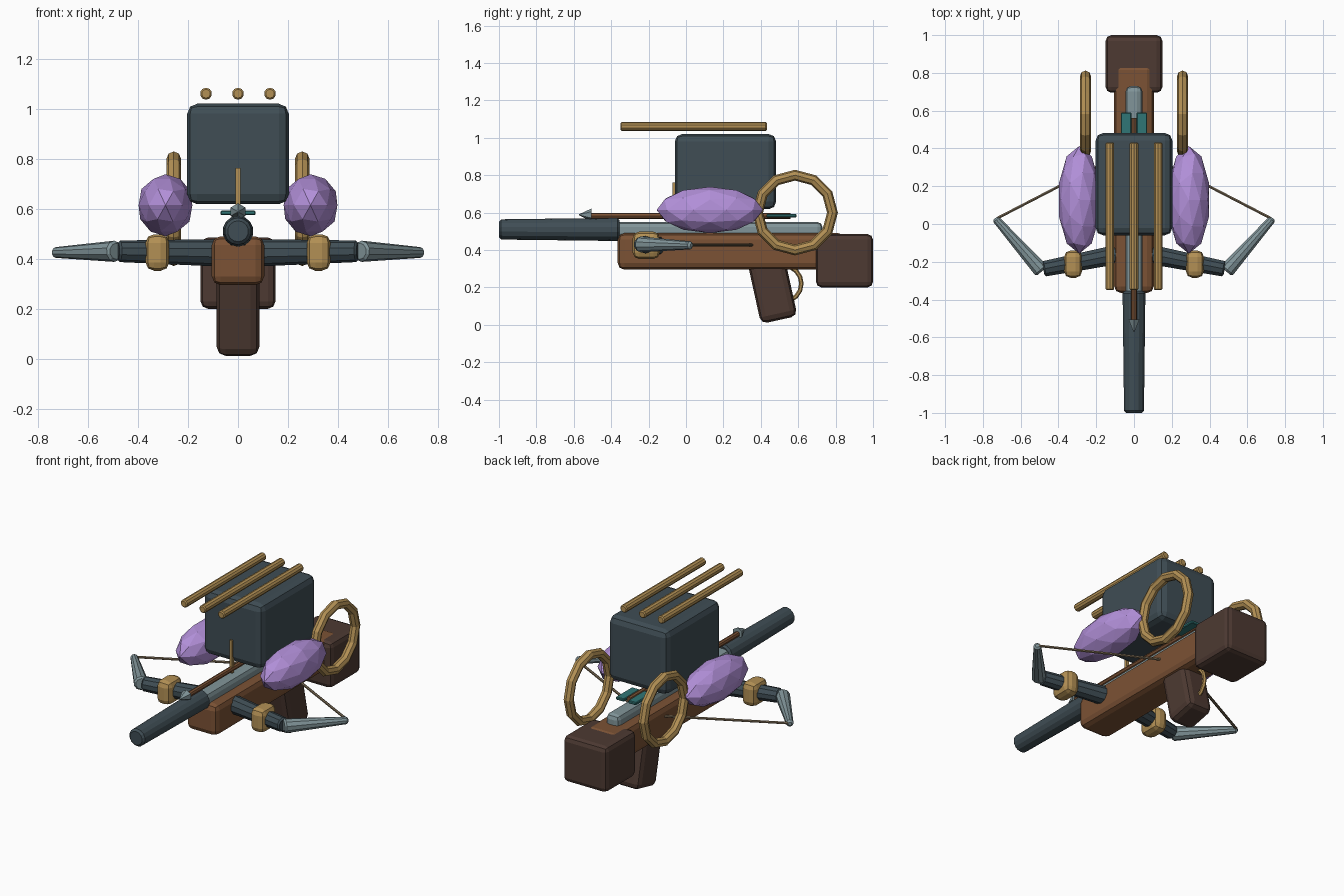
import bpy, bmesh, math
from mathutils import Vector

if "Cube" in bpy.data.objects:
    bpy.data.objects.remove(bpy.data.objects["Cube"])

COLORS = {
    "wood": (.20, .085, .035), "dark_wood": (.075, .042, .032), "slate": (.05, .075, .09),
    "steel": (.22, .30, .32), "brass": (.45, .28, .09), "purple": (.45, .28, .70),
    "teal": (.03, .18, .18), "cord": (.20, .15, .09),
}
MATS = {}
for key, c in COLORS.items():
    m = bpy.data.materials.new(key)
    m.diffuse_color = (*c, 1)
    m.use_nodes = True
    m.node_tree.nodes["Principled BSDF"].inputs["Base Color"].default_value = m.diffuse_color
    MATS[key] = m


def finish(name, mat, bevel=0, segments=2):
    o = bpy.context.object
    o.name = name
    o.data.materials.append(MATS[mat])
    if bevel:
        b = o.modifiers.new("bevel", 'BEVEL')
        b.width, b.segments = bevel, segments
        b.limit_method = 'ANGLE'
        b.angle_limit = math.radians(50)
    return o


def box(name, mat, lo, hi, bevel=0, segments=2):
    lo, hi = Vector(lo), Vector(hi)
    bpy.ops.mesh.primitive_cube_add(size=1, location=(lo + hi) / 2)
    bpy.context.object.scale = hi - lo
    bpy.ops.object.transform_apply(location=False, rotation=False, scale=True)
    return finish(name, mat, bevel, segments)


def rod(name, mat, a, b, r1, r2, sides=8, bevel=0):
    a, b = Vector(a), Vector(b)
    bpy.ops.mesh.primitive_cone_add(vertices=sides, radius1=r1, radius2=r2,
                                    depth=(b - a).length, location=(a + b) / 2,
                                    rotation=(b - a).to_track_quat('Z', 'Y').to_euler())
    return finish(name, mat, bevel, 1)


def ring(name, mat, loc, major, minor, seg, minor_seg):
    bpy.ops.mesh.primitive_torus_add(location=loc, rotation=(0, math.pi / 2, 0),
                                     major_radius=major, minor_radius=minor,
                                     major_segments=seg, minor_segments=minor_seg)
    return finish(name, mat)


# stock, butt and grip
box("stock", "wood", (-.105, -.365, .295), (.105, .85, .49), .035)
box("butt", "dark_wood", (-.15, .695, .20), (.15, 1.0, .485), .03)
grip = box("grip", "dark_wood", (-.085, .362, .022), (.085, .562, .362), .035)
grip.rotation_euler.x = math.radians(12.4)
ring("trigger_guard", "brass", (0, .52, .22), .097, .012, 16, 6)

# barrel and rail
rod("barrel", "slate", (0, -.355, .51), (0, -1, .51), .062, .054, 14, .012)
box("rail", "steel", (-.045, -.38, .46), (.045, .73, .55), .028)

# bolt on the rail
rod("bolt_shaft", "wood", (0, -.51, .583), (0, .56, .583), .016, .016)
rod("bolt_tip", "steel", (0, -.505, .588), (0, -.572, .588), .034, .003, 6)
for s in (-1, 1):
    box("bolt_fletching", "teal", (min(s*.014, s*.07), .43, .574),
        (max(s*.014, s*.07), .59, .592), .004, 1)
box("sight_post", "brass", (-.009, -.071, .56), (.009, -.053, .762))

# top tank and its roof rods
box("tank", "slate", (-.203, -.06, .618), (.203, .482, 1.02), .04)
for x in (-.128, 0, .128):
    rod("roof_rod", "brass", (x, -.35, 1.06), (x, .432, 1.06), .024, .024, 10, .006)

# mirrored bow limbs, bands, strings, pods and hoops
for s in (-1, 1):
    rod("inner_limb", "slate", (s*.03, -.15, .423), (s*.48, -.238, .43), .056, .043, 10, .008)
    rod("outer_limb", "steel", (s*.488, -.25, .43), (s*.735, .03, .425), .043, .021, 10, .01)
    box("limb_band", "brass", (min(s*.275, s*.37), -.285, .352),
        (max(s*.275, s*.37), -.14, .498), .034, 2)
    rod("bow_string", "cord", (s*.725, .03, .427), (0, .405, .427), .008, .008, 6)
    bpy.ops.mesh.primitive_ico_sphere_add(subdivisions=2, radius=1, location=(s*.29, .128, .614))
    bpy.context.object.scale = (.113, .285, .124)
    bpy.ops.object.transform_apply(location=False, rotation=False, scale=True)
    finish("side_pod", "purple")
    ring("side_hoop", "brass", (s*.257, .583, .60), .2, .029, 12, 8)
